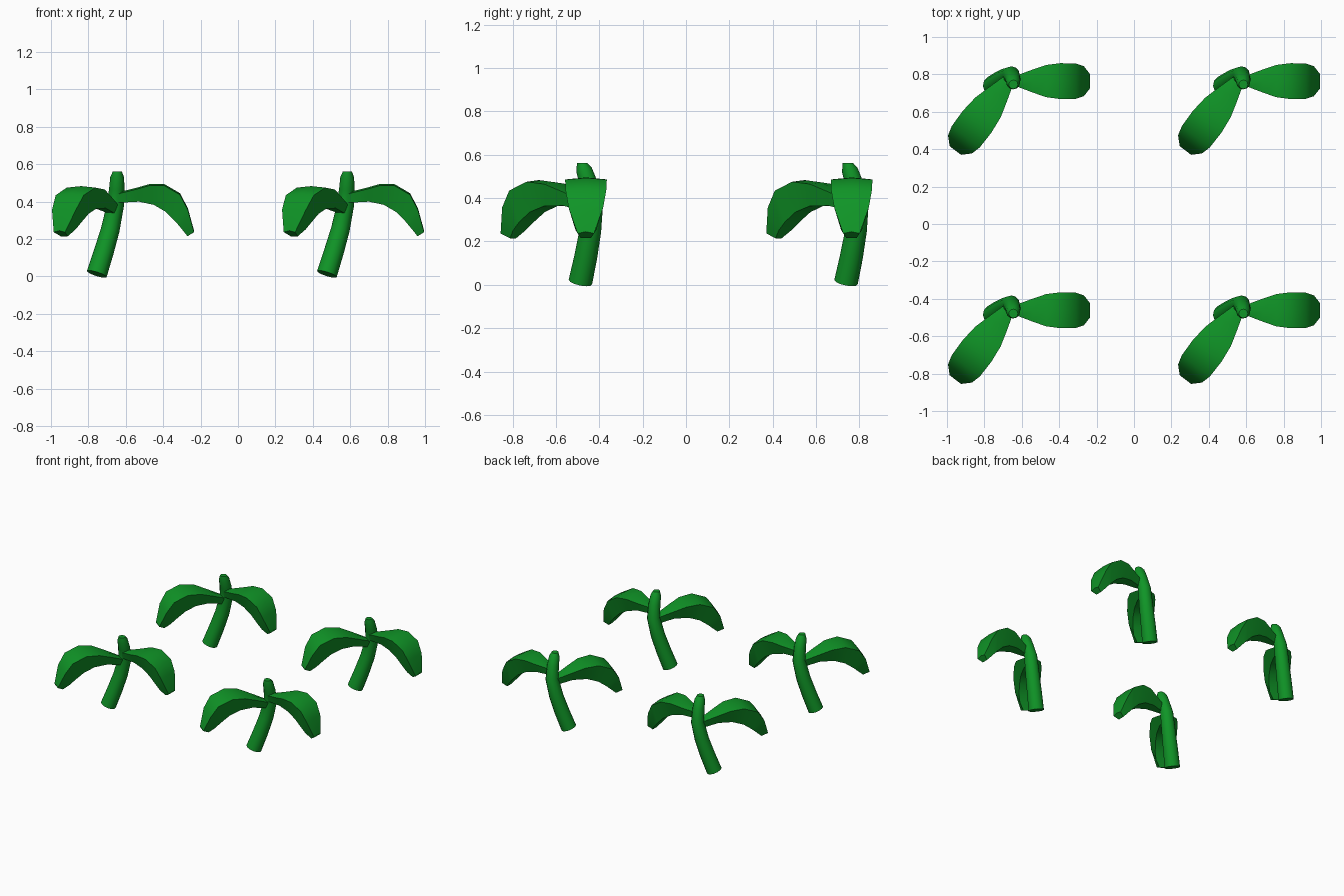
import bpy, bmesh, math
from mathutils import Vector

if "Cube" in bpy.data.objects:
    bpy.data.objects.remove(bpy.data.objects["Cube"])

green = bpy.data.materials.new("leaf green")
green.diffuse_color = (0.005, 0.30, 0.02, 1)
green.use_nodes = True
green.node_tree.nodes["Principled BSDF"].inputs["Base Color"].default_value = green.diffuse_color


def loft(name, rings):
    """Closed mesh skinned through equal-length rings of points."""
    bm = bmesh.new()
    vs = [[bm.verts.new(p) for p in r] for r in rings]
    n = len(vs[0])
    for a, b in zip(vs, vs[1:]):
        for i in range(n):
            j = (i + 1) % n
            bm.faces.new((a[i], a[j], b[j], b[i]))
    bm.faces.new(vs[0])
    bm.faces.new(vs[-1])
    bmesh.ops.recalc_face_normals(bm, faces=bm.faces)
    me = bpy.data.meshes.new(name)
    bm.to_mesh(me)
    bm.free()
    me.materials.append(green)
    me.shade_smooth()
    me.set_sharp_from_angle(angle=math.radians(35))
    return me


# Stem: curved tapering tube, (centre, radius)
path = [((-0.755, -0.487, 0.013), 0.055), ((-0.718, -0.462, 0.13), 0.053),
        ((-0.683, -0.441, 0.25), 0.050), ((-0.656, -0.428, 0.38), 0.046),
        ((-0.648, -0.450, 0.47), 0.041), ((-0.646, -0.470, 0.53), 0.037),
        ((-0.645, -0.479, 0.562), 0.024)]
pts = [Vector(p) for p, r in path]
rings = []
for i, (p, r) in enumerate(path):
    t = (pts[min(i + 1, len(pts) - 1)] - pts[max(i - 1, 0)]).normalized()
    if i == len(pts) - 1:
        t = Vector((0, 0, 1))
    u = Vector((0, 1, 0)).cross(t).normalized()
    v = t.cross(u)
    rings.append([pts[i] + r * (math.cos(a) * u + math.sin(a) * v)
                  for a in (k * math.tau / 12 for k in range(12))])
stem = loft("stem", rings)

# Leaf: (top distance, top z, bottom distance, bottom z, half width)
PROFILE = [(-0.03, 0.445, -0.03, 0.395, 0.022), (0.0, 0.455, 0.0, 0.395, 0.032),
           (0.08, 0.475, 0.09, 0.400, 0.062), (0.15, 0.495, 0.17, 0.383, 0.086),
           (0.228, 0.493, 0.235, 0.345, 0.096), (0.31, 0.445, 0.285, 0.295, 0.094),
           (0.352, 0.365, 0.32, 0.253, 0.080), (0.385, 0.245, 0.35, 0.215, 0.038)]


def leaf(name, base, tip, drop):
    base, tip = Vector(base), Vector(tip)
    d = (tip - base).normalized()
    side = Vector((-d.y, d.x))
    k = (tip - base).length / 0.385

    def pt(dist, z, w):
        q = base + d * dist * k + side * w
        return (q.x, q.y, z - drop * (1 - dist / 0.385) ** 2)
    return loft(name, [[pt(a, za, 0), pt(a, za - 0.008, w), pt(b, zb, 0.6 * w),
                        pt(b, zb, -0.6 * w), pt(a, za - 0.008, -w)]
                       for a, za, b, zb, w in PROFILE])


right_leaf = leaf("right_leaf", (-0.62, -0.460), (-0.235, -0.462), 0)
left_leaf = leaf("left_leaf", (-0.67, -0.455), (-0.955, -0.832), 0.06)

# Four identical sprouts on a square grid
for ix in range(2):
    for iy in range(2):
        for me in (stem, right_leaf, left_leaf):
            ob = bpy.data.objects.new(me.name, me)
            ob.location = (1.23 * ix, 1.225 * iy, 0)
            bpy.context.collection.objects.link(ob)
